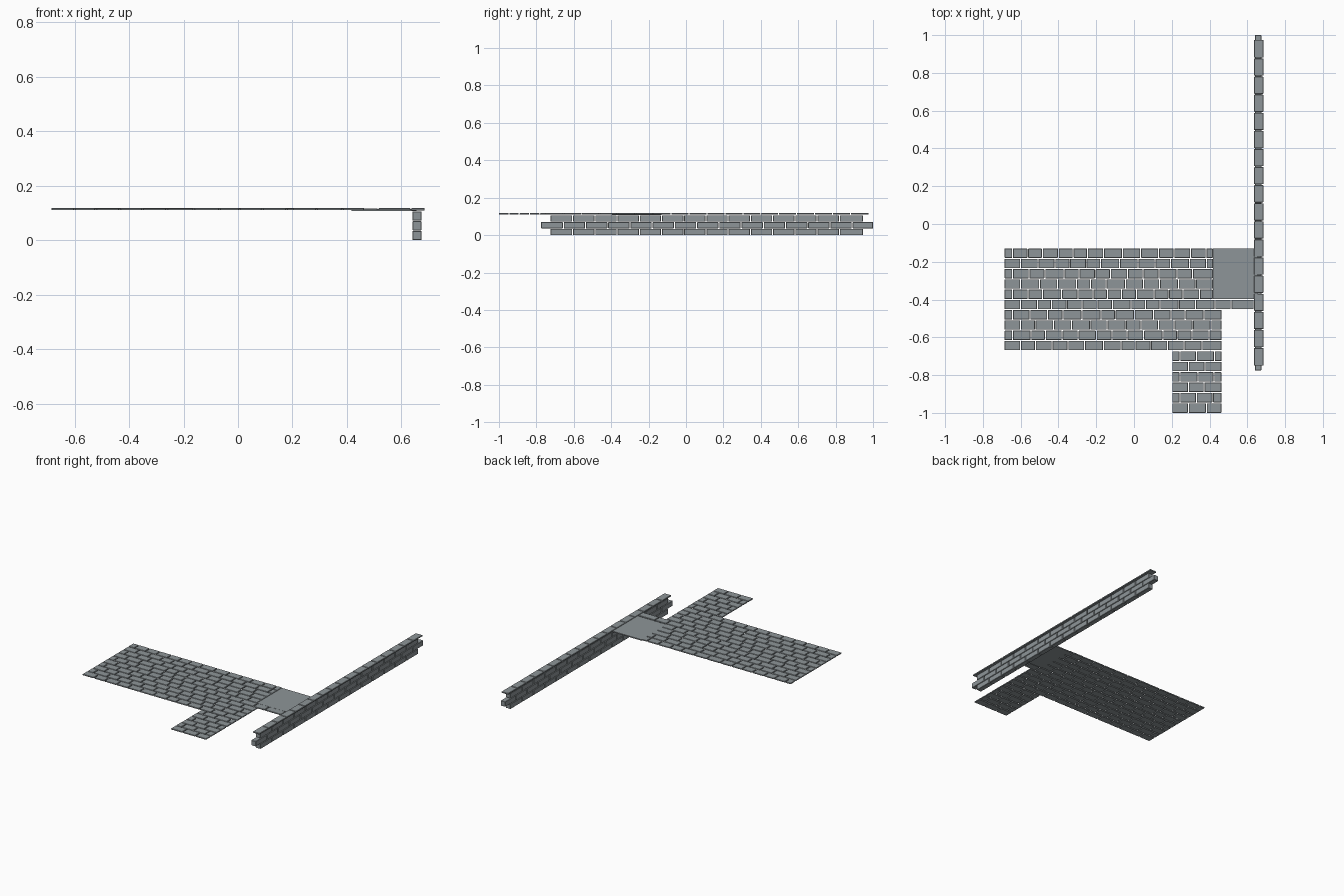
import bpy
import bmesh
import random
from mathutils import Matrix, Vector

if "Cube" in bpy.data.objects:
    bpy.data.objects.remove(bpy.data.objects["Cube"])

random.seed(4)
GAP = 0.005

stone = bpy.data.materials.new("grey stone")
stone.diffuse_color = (0.27, 0.30, 0.315, 1)
stone.use_nodes = True
stone.node_tree.nodes["Principled BSDF"].inputs["Base Color"].default_value = stone.diffuse_color


def make_part(name, boxes, bevel=0.0015):
    """Join axis-aligned boxes (low corner, high corner) into one bevelled part."""
    bm = bmesh.new()
    for lo, hi in boxes:
        lo, hi = Vector(lo), Vector(hi)
        size = hi - lo
        mat = Matrix.Translation((lo + hi) / 2) @ Matrix.Diagonal((*size, 1))
        bmesh.ops.create_cube(bm, size=1, matrix=mat)
    mesh = bpy.data.meshes.new(name)
    bm.to_mesh(mesh)
    bm.free()
    mesh.materials.append(stone)
    obj = bpy.data.objects.new(name, mesh)
    bpy.context.collection.objects.link(obj)
    if bevel:
        mod = obj.modifiers.new("worn edges", 'BEVEL')
        mod.width = bevel
        mod.segments = 1
    return obj


def course(start, end, first, length, jitter=0.0):
    """Split a row into stones; returns the (low, high) span of each."""
    cuts = [start]
    pos = start + first
    while pos < end - length * 0.35:
        cuts.append(pos)
        pos += length + random.uniform(-jitter, jitter)
    cuts.append(end)
    return [(a + GAP / 2 * (i > 0), b - GAP / 2 * (i < len(cuts) - 2))
            for i, (a, b) in enumerate(zip(cuts, cuts[1:]))]


def paving(x0, ends, y_top, pitch, firsts, length, jitter):
    """Rows of paving stones running from x0 to each row's end."""
    boxes = []
    for row, x1 in enumerate(ends):
        hi = y_top - row * pitch
        lo = hi - pitch + GAP
        for a, b in course(x0, x1, firsts[row % 2], length, jitter):
            boxes.append(((a, lo, 0.110), (b, hi, 0.118 - random.uniform(0, 0.001))))
    return boxes


# Main terrace: ten rows, one of them reaching to the wall
make_part("terrace_paving",
          paving(-0.685, [0.417] * 5 + [0.633] + [0.463] * 4, -0.13, 0.0543,
                 (0.042, 0.085), 0.088, 0.014))

# Narrow path leading off the terrace
make_part("path_paving",
          paving(0.203, [0.463] * 6, -0.6745, 0.055, (0.04, 0.085), 0.09, 0.008))

# Plain landing slab beside the wall
make_part("landing_slab", [((0.417, -0.396, 0.107), (0.655, -0.13, 0.114))], 0)

# Wall: three bonded courses, the middle one projecting at both ends
wall = []
for row, (y0, y1) in enumerate([(-0.725, 0.945), (-0.775, 1.0), (-0.725, 0.945)]):
    z = 0.036 * row
    for a, b in course(y0, y1, 0.119, 0.1188):
        wall.append(((0.64, a, z), (0.674, b, z + 0.034)))
make_part("wall_bricks", wall, 0.002)

# Flat coping stones along the top of the wall
coping = [((0.636, a, 0.109), (0.685, b, 0.118))
          for a, b in course(-0.75, 0.975, 0.0958, 0.0958)]
make_part("wall_coping", coping)
